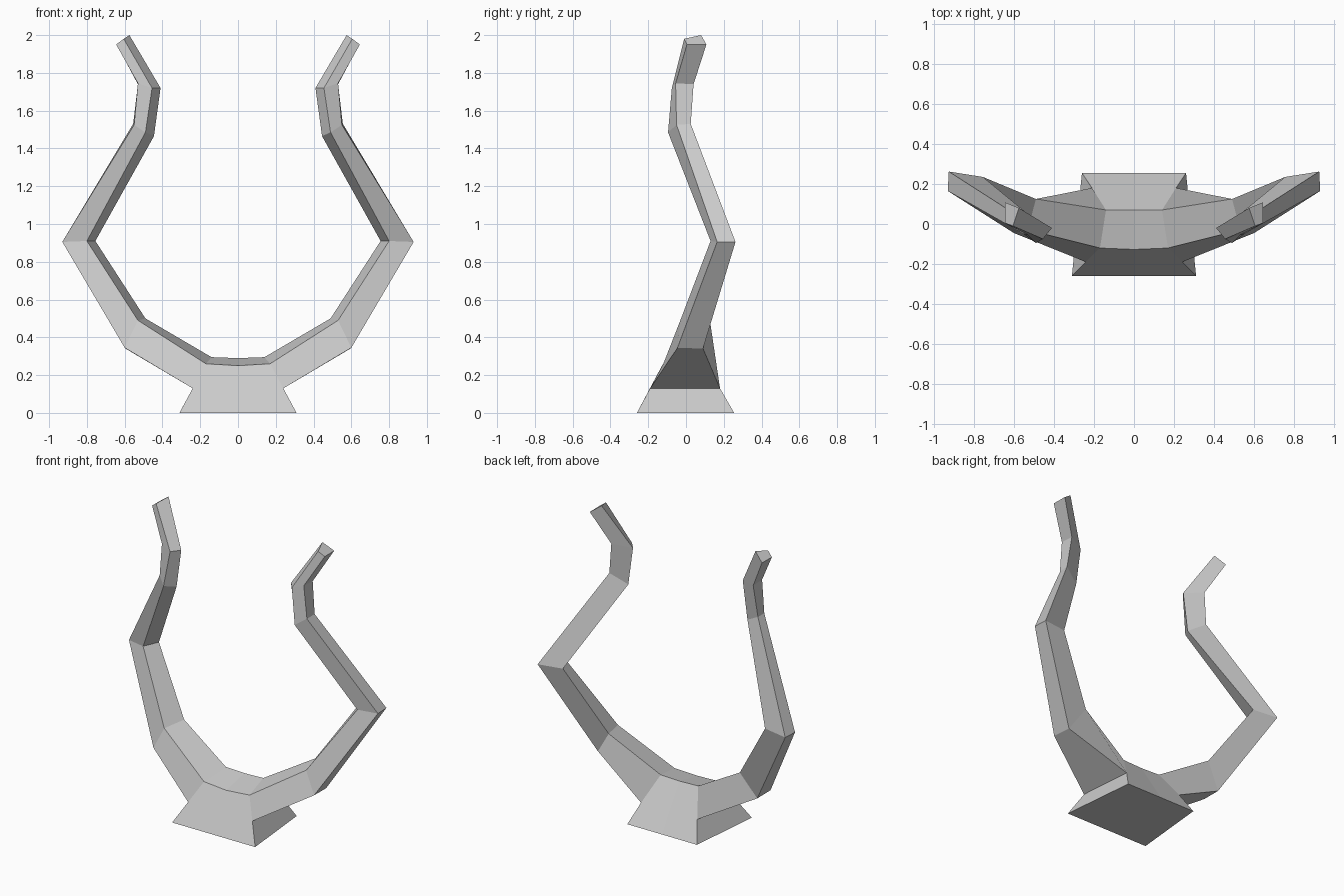
import bpy, bmesh

if "Cube" in bpy.data.objects:
    bpy.data.objects.remove(bpy.data.objects["Cube"])

# Four-sided cross-sections of the right arm, from the foot to the tip:
# outer front, outer back, inner back, inner front
SECTIONS = [
    [(.24, -.19, .13), (.21, .18, .13), (.14, .07, .295), (.17, -.12, .26)],
    [(.60, -.045, .345), (.595, .09, .34), (.49, .125, .50), (.53, -.03, .49)],
    [(.93, .165, .905), (.925, .262, .905), (.755, .235, .91), (.80, .13, .91)],
    [(.55, -.05, 1.525), (.555, .025, 1.53), (.445, -.02, 1.465), (.49, -.095, 1.485)],
    [(.53, -.055, 1.745), (.53, .04, 1.74), (.41, -.02, 1.72), (.455, -.075, 1.72)],
    [(.645, .005, 1.95), (.643, .108, 1.95), (.575, .08, 2.0), (.605, -.01, 1.98)],
]

bm = bmesh.new()
rings = [[bm.verts.new(p) for p in s] for s in SECTIONS]

# Arm walls and tip cap
for a, b in zip(rings, rings[1:]):
    for i in range(4):
        j = (i + 1) % 4
        bm.faces.new((a[i], a[j], b[j], b[i]))
bm.faces.new(rings[-1])

# Right half of the flared foot and the saddle between the arms
of, ob, ib, inf = rings[0]
foot_f, foot_b, mid_f, mid_b, top_f, top_b = [bm.verts.new(p) for p in (
    (.31, -.26, 0), (.26, .255, 0), (0, -.26, 0), (0, .255, 0),
    (0, -.127, .25), (0, .07, .29))]
for face in ((foot_f, foot_b, ob, of),
             (mid_f, mid_b, foot_b, foot_f),
             (top_f, inf, ib, top_b),
             (mid_f, foot_f, of, inf, top_f),
             (mid_b, foot_b, ob, ib, top_b)):
    bm.faces.new(face)

# Left half
bmesh.ops.mirror(bm, geom=bm.verts[:] + bm.edges[:] + bm.faces[:],
                 axis='X', merge_dist=.001)
bmesh.ops.remove_doubles(bm, verts=bm.verts[:], dist=.001)
bmesh.ops.recalc_face_normals(bm, faces=bm.faces[:])

mesh = bpy.data.meshes.new("curved_stand")
bm.to_mesh(mesh)
bm.free()
bpy.context.collection.objects.link(bpy.data.objects.new("curved_stand", mesh))
